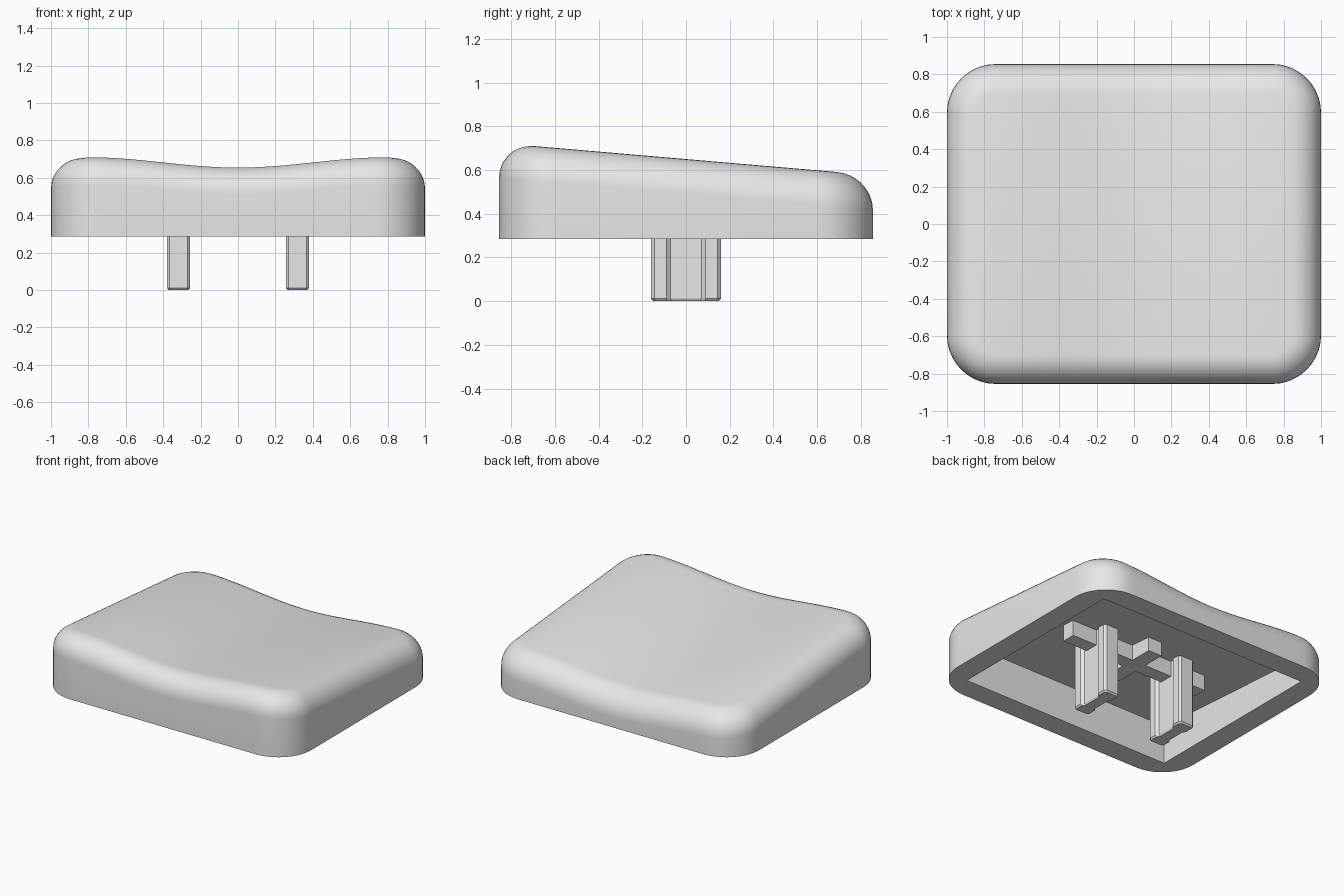
import bpy, bmesh
from math import cos, sin, pi

cube = bpy.data.objects.get("Cube")
if cube:
    bpy.data.objects.remove(cube, do_unlink=True)

# Single plastic colour
grey = bpy.data.materials.new("light grey plastic")
grey.use_nodes = True
colour = (0.8, 0.8, 0.8, 1)
grey.diffuse_color = colour
grey.node_tree.nodes["Principled BSDF"].inputs["Base Color"].default_value = colour

HALF_X, HALF_Y, CORNER, FILLET, BASE = 1.0, 0.855, 0.26, 0.16, 0.285
CORNER_STEPS, FRONT_STEPS, FILLET_STEPS = 10, 28, 9


def finish(name, bm, smooth=False):
    bmesh.ops.recalc_face_normals(bm, faces=bm.faces)
    mesh = bpy.data.meshes.new(name)
    bm.to_mesh(mesh)
    bm.free()
    mesh.materials.append(grey)
    obj = bpy.data.objects.new(name, mesh)
    bpy.context.collection.objects.link(obj)
    if smooth:
        bpy.ops.object.select_all(action="DESELECT")
        obj.select_set(True)
        bpy.context.view_layer.objects.active = obj
        bpy.ops.object.shade_smooth_by_angle(angle=pi / 6)
    return obj


def bridge(bm, a, b):
    for i in range(len(a)):
        j = (i + 1) % len(a)
        bm.faces.new((a[i], a[j], b[j], b[i]))


def top_height(x, y):
    """Sloping top with a shallow trough running front to back."""
    return 0.65 - 0.0857 * y - 0.0275 * (1 + cos(pi * min(abs(x), 0.8) / 0.8))


def outline(inset):
    """Rounded rectangle: front half, then its mirror image in reverse."""
    cx, cy, r = HALF_X - CORNER, HALF_Y - CORNER, CORNER - inset
    turn = [pi / 2 * i / CORNER_STEPS for i in range(CORNER_STEPS + 1)]
    front = [(-cx - r * cos(t), -cy - r * sin(t)) for t in turn]
    front += [(-cx + 2 * cx * i / FRONT_STEPS, -cy - r) for i in range(1, FRONT_STEPS)]
    front += [(cx + r * sin(t), -cy - r * cos(t)) for t in turn]
    return front + [(x, -y) for x, y in reversed(front)]


# Cap shell: straight walls, rounded rim, dished top
bm = bmesh.new()
bottom = [bm.verts.new((x, y, BASE)) for x, y in outline(0)]
ring = bottom
for k in range(FILLET_STEPS + 1):
    t = pi / 2 * k / FILLET_STEPS
    drop = FILLET * (1 - sin(t))
    upper = [bm.verts.new((x, y, top_height(x, y) - drop))
             for x, y in outline(FILLET * (1 - cos(t)))]
    bridge(bm, ring, upper)
    ring = upper
n = len(ring) // 2
for i in range(n - 1):
    bm.faces.new((ring[i], ring[i + 1], ring[-2 - i], ring[-1 - i]))

# Square-cornered hollow with a sloping ceiling
hollow = [(-0.84, -0.695), (0.84, -0.695), (0.84, 0.695), (-0.84, 0.695)]
lip = [bm.verts.new((x, y, BASE)) for x, y in hollow]
ceiling = [bm.verts.new((x, y, 0.515 - 0.07 * y)) for x, y in hollow]
bm.faces.new(bottom[:n] + [lip[1], lip[0]])
bm.faces.new(bottom[n:] + [lip[3], lip[2]])
bm.faces.new((bottom[n - 1], bottom[n], lip[2], lip[1]))
bm.faces.new((bottom[-1], bottom[0], lip[0], lip[3]))
bridge(bm, lip, ceiling)
bm.faces.new(ceiling)
finish("cap_shell", bm, smooth=True)


# Two waisted stems with a small chamfer at the tip
def stem(name, centre):
    quarter = [(0.045, 0.07), (0.062, 0.09), (0.062, 0.145), (0.047, 0.16)]
    half = quarter + [(-x, y) for x, y in reversed(quarter)]
    section = half + [(-x, -y) for x, y in half]
    bm = bmesh.new()
    rings = [[bm.verts.new((centre + x * sx, y * sy, z)) for x, y in section]
             for z, sx, sy in ((0, 0.85, 0.94), (0.012, 1, 1), (0.54, 1, 1))]
    bridge(bm, rings[0], rings[1])
    bridge(bm, rings[1], rings[2])
    bm.faces.new(rings[0])
    bm.faces.new(rings[2])
    finish(name, bm)


stem("left_stem", 0.318)
stem("right_stem", -0.318)


# Crossed ribs under the ceiling
def rib(name, half_x, half_y):
    bm = bmesh.new()
    bmesh.ops.create_cube(bm, size=2)
    for v in bm.verts:
        v.co = (v.co.x * half_x, v.co.y * half_y, 0.47 + 0.07 * v.co.z)
    finish(name, bm)


rib("long_rib", 0.56, 0.05)
rib("cross_rib", 0.055, 0.215)
